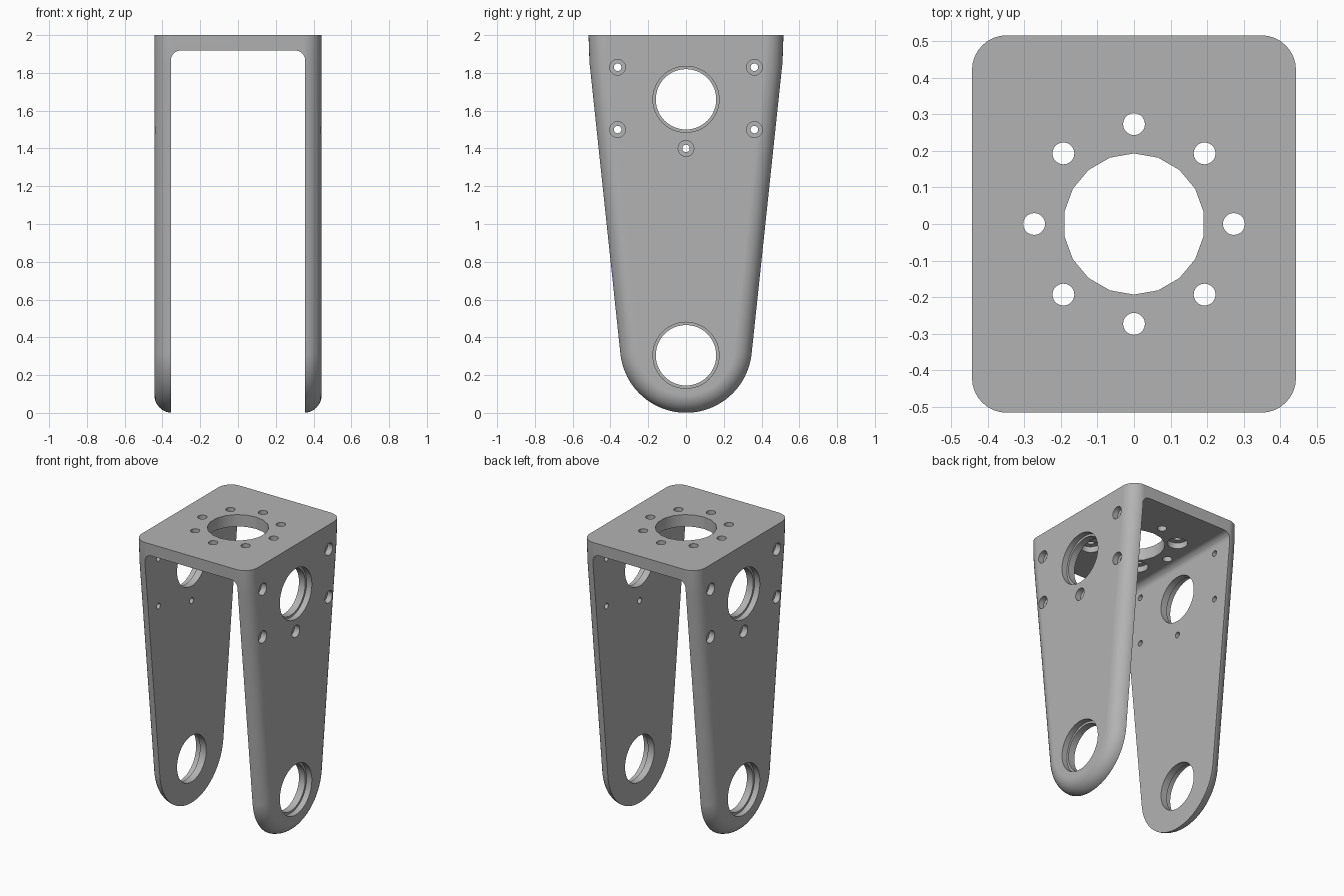
import bpy, bmesh
from math import sin, cos, pi, radians
from mathutils import Matrix, Vector

cube = bpy.data.objects.get("Cube")
if cube:
    bpy.data.objects.remove(cube, do_unlink=True)

grey = bpy.data.materials.new("plain grey")
grey.use_nodes = True
grey.diffuse_color = (0.45, 0.45, 0.45, 1)
grey.node_tree.nodes["Principled BSDF"].inputs["Base Color"].default_value = grey.diffuse_color

OUT, INNER, UNDER, EDGE = 0.443, 0.355, 1.918, 0.095
cutters = []


def make_object(name, bm):
    bmesh.ops.recalc_face_normals(bm, faces=bm.faces[:])
    mesh = bpy.data.meshes.new(name)
    bm.to_mesh(mesh)
    bm.free()
    mesh.materials.append(grey)
    ob = bpy.data.objects.new(name, mesh)
    bpy.context.collection.objects.link(ob)
    return ob


def outline(x, d):
    """Tapered side outline with a round foot, drawn in by d."""
    pts = [(0.516 - d, 2.0), (0.511 - d, 1.85)]
    for i in range(41):
        a = radians(-6 - 168 * i / 40)
        pts.append(((0.35 - d) * cos(a), 0.35 + (0.35 - d) * sin(a)))
    pts += [(d - 0.511, 1.85), (d - 0.516, 2.0)]
    return [Vector((x, y, z)) for y, z in pts]


def drill(centre, axis, radius, depth, sides=32, turn=0):
    bm = bmesh.new()
    bmesh.ops.create_cone(bm, cap_ends=True, segments=sides, radius1=radius,
                          radius2=radius, depth=depth)
    bm.transform(Matrix.Rotation(turn, 4, "Z"))
    if axis == "X":
        bm.transform(Matrix.Rotation(pi / 2, 4, "Y"))
    bm.transform(Matrix.Translation(centre))
    cutters.append(make_object("hole_cutter", bm))


# Bracket body: outlines lofted across x, with rounded outer edges
steps = [pi / 2 * i / 8 for i in range(9)]
layers = [(-OUT + EDGE * (1 - sin(a)), EDGE * (1 - cos(a))) for a in reversed(steps)]
layers += [(-x, d) for x, d in reversed(layers)]
bm = bmesh.new()
rings = [[bm.verts.new(p) for p in outline(x, d)] for x, d in layers]
for a, b in zip(rings, rings[1:]):
    for i in range(len(a) - 1):
        bm.faces.new((a[i], a[i + 1], b[i + 1], b[i]))
bm.faces.new(rings[0])
bm.faces.new(rings[-1])
# One flat face closes the top
bm.faces.new([r[0] for r in rings] + [r[-1] for r in reversed(rings)])
bracket = make_object("fork_bracket", bm)

# Channel between the legs, with filleted upper corners
bm = bmesh.new()
bmesh.ops.create_cube(bm, size=1)
bmesh.ops.scale(bm, vec=(2 * INNER, 2, UNDER + 1), verts=bm.verts)
bmesh.ops.translate(bm, vec=(0, 0, (UNDER - 1) / 2), verts=bm.verts)
corners = [e for e in bm.edges if all(v.co.z > 1 for v in e.verts)
           and abs(e.verts[0].co.x - e.verts[1].co.x) < 0.01]
bmesh.ops.bevel(bm, geom=corners, offset=0.05, segments=6, profile=0.5, affect="EDGES")
cutters.append(make_object("channel_cutter", bm))

# Leg holes: through bores with wider recesses on the outer faces
bores = [(0, 0.305, 0.16, 0.175), (0, 1.66, 0.16, 0.175), (0, 1.4, 0.02, 0.042)]
bores += [(y, z, 0.02, 0.042) for y in (-0.362, 0.362) for z in (1.5, 1.83)]
for y, z, bore, recess in bores:
    sides = 48 if bore > 0.1 else 20
    drill((0, y, z), "X", bore, 2, sides)
    for side in (-1, 1):
        drill((side * (OUT + 0.06), y, z), "X", recess, 0.2, sides)

# Top plate holes: centre opening and a ring of eight, four recessed below
drill((0, 0, 2), "Z", 0.193, 0.6, 18)
for i in range(8):
    a = i * pi / 4
    x, y = 0.273 * cos(a), 0.273 * sin(a)
    drill((x, y, 2), "Z", 0.03, 0.5, 20)
    if i % 2:
        drill((x, y, UNDER - 0.055), "Z", 0.065, 0.19, 24)

# Cut everything, then bake the result
for c in cutters:
    c.hide_render = True
    m = bracket.modifiers.new("cut", "BOOLEAN")
    m.operation, m.solver, m.object = "DIFFERENCE", "EXACT", c
deps = bpy.context.evaluated_depsgraph_get()
baked = bpy.data.meshes.new_from_object(bracket.evaluated_get(deps))
bracket.modifiers.clear()
bracket.data = baked
for c in cutters:
    bpy.data.objects.remove(c, do_unlink=True)

# Smooth curves, crisp edges
bpy.ops.object.select_all(action="DESELECT")
bracket.select_set(True)
bpy.context.view_layer.objects.active = bracket
bpy.ops.object.shade_smooth_by_angle(angle=radians(30))
w = bracket.modifiers.new("flat_face_normals", "WEIGHTED_NORMAL")
w.keep_sharp = True
